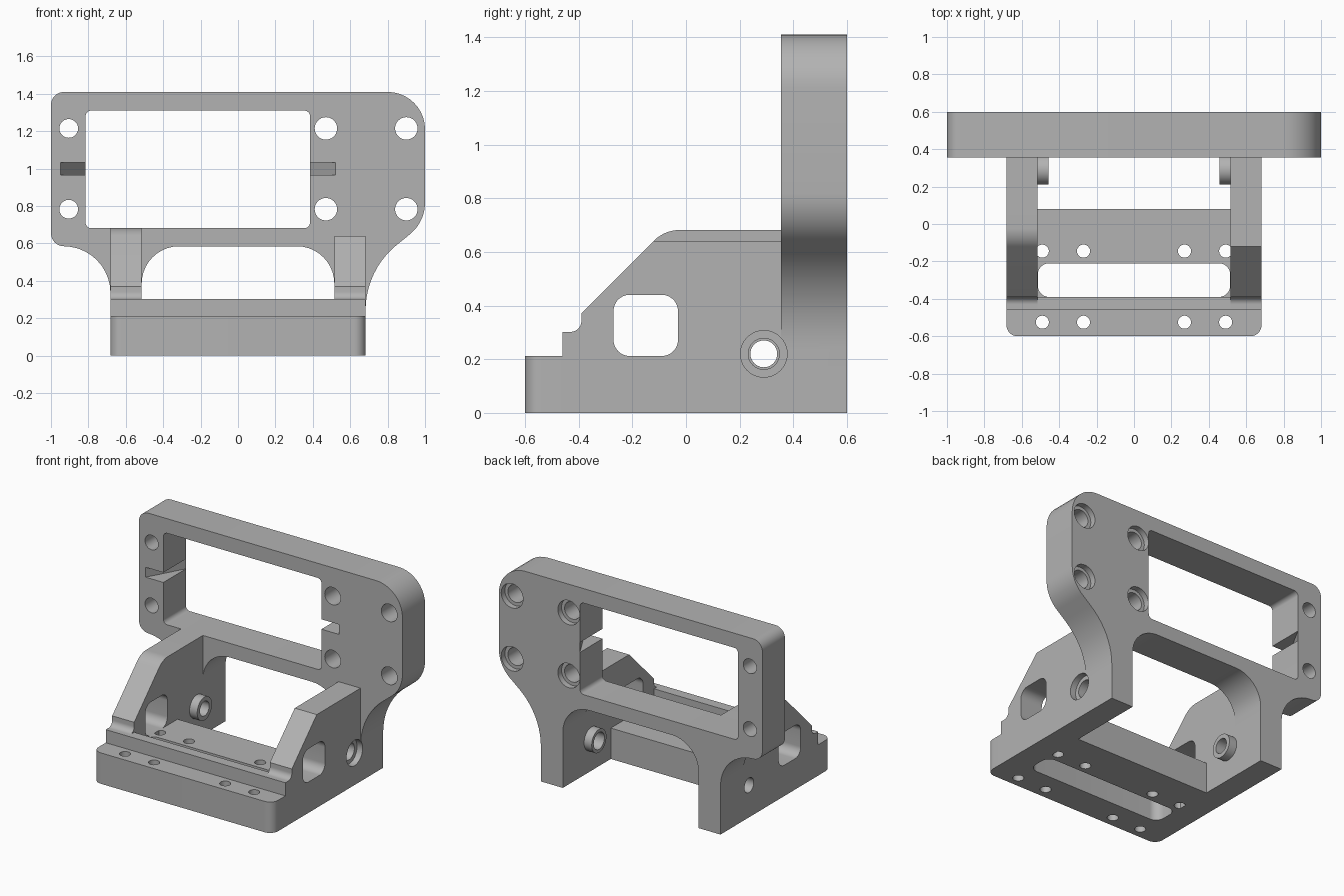
import bpy, bmesh, math
from mathutils import Vector

if "Cube" in bpy.data.objects:
    bpy.data.objects.remove(bpy.data.objects["Cube"])

grey = bpy.data.materials.new("plain_grey")
grey.use_nodes = True
colour = (0.45, 0.45, 0.45, 1)
grey.diffuse_color = colour
grey.node_tree.nodes["Principled BSDF"].inputs["Base Color"].default_value = colour


def rounded(corners, steps=10):
    """Polygon outline; a corner given as (a, b, radius) is filleted."""
    out = []
    for i, c in enumerate(corners):
        p = Vector(c[:2])
        if len(c) == 2:
            out.append(p)
            continue
        u = (Vector(corners[i - 1][:2]) - p).normalized()
        v = (Vector(corners[(i + 1) % len(corners)][:2]) - p).normalized()
        half = u.angle(v) / 2
        centre = p + (u + v).normalized() * c[2] / math.sin(half)
        start = p + u * c[2] / math.tan(half) - centre
        end = p + v * c[2] / math.tan(half) - centre
        sweep = start.angle(end)
        for k in range(steps + 1):
            t = k / steps
            out.append(centre + (start * math.sin((1 - t) * sweep)
                                 + end * math.sin(t * sweep)) / math.sin(sweep))
    return out


def rect(a0, a1, b0, b1, r):
    return rounded([(a0, b0, r), (a1, b0, r), (a1, b1, r), (a0, b1, r)])


def circle(a, b, r, n=40):
    return [Vector((a + r * math.cos(math.tau * k / n), b + r * math.sin(math.tau * k / n)))
            for k in range(n)]


def prism(name, outline, axis, lo, hi):
    """Extrude an outline along x, y or z."""
    place = {"x": lambda p, h: (h, p[0], p[1]),
             "y": lambda p, h: (p[0], h, p[1]),
             "z": lambda p, h: (p[0], p[1], h)}[axis]
    bm = bmesh.new()
    rings = [[bm.verts.new(place(p, h)) for p in outline] for h in (lo, hi)]
    for ring in rings:
        bm.faces.new(ring)
    n = len(outline)
    for i in range(n):
        j = (i + 1) % n
        bm.faces.new((rings[0][i], rings[0][j], rings[1][j], rings[1][i]))
    bmesh.ops.recalc_face_normals(bm, faces=bm.faces)
    mesh = bpy.data.meshes.new(name)
    bm.to_mesh(mesh)
    bm.free()
    mesh.materials.append(grey)
    ob = bpy.data.objects.new(name, mesh)
    bpy.context.collection.objects.link(ob)
    return ob


def cut(ob, cutters):
    """Subtract prisms, bake the result, remove the helpers."""
    helpers = []
    for args in cutters:
        helper = prism("cutter", *args)
        helper.hide_render = True
        helpers.append(helper)
        mod = ob.modifiers.new("cut", "BOOLEAN")
        mod.operation, mod.solver, mod.object = "DIFFERENCE", "EXACT", helper
    graph = bpy.context.evaluated_depsgraph_get()
    mesh = bpy.data.meshes.new_from_object(ob.evaluated_get(graph))
    ob.modifiers.clear()
    ob.data = mesh
    for helper in helpers:
        bpy.data.objects.remove(helper)


WALL_IN, WALL_OUT = 0.515, 0.682
FRONT, BACK = 0.355, 0.6
PIVOT = (0.29, 0.22)
side_bore = (circle(*PIVOT, 0.087), "x", 0.64, 0.75)

# Upright panel with legs and arch
panel = prism("panel", rounded([
    (-1, 1.41, 0.07), (-1, 0.585, 0.07), (-WALL_OUT, 0.585, 0.25), (-WALL_OUT, 0),
    (-WALL_IN, 0), (-WALL_IN, 0.585, 0.2), (WALL_IN, 0.585, 0.2), (WALL_IN, 0),
    (WALL_OUT, 0), (WALL_OUT, 0.458, 0.45), (1, 0.714, 0.22), (1, 1.41, 0.2)]),
    "y", FRONT, BACK)
panel_cuts = [(rect(-0.815, 0.385, 0.682, 1.31, 0.03), "y", 0.2, 0.8), side_bore]
for z in (0.783, 1.215):
    panel_cuts.append((circle(-0.905, z, 0.05), "y", 0.2, 0.8))
    for x in (0.47, 0.9):
        panel_cuts.append((circle(x, z, 0.06), "y", 0.2, 0.8))
        panel_cuts.append((circle(x, z, 0.083), "y", BACK - 0.04, 0.8))
# Tapered notches beside the window
for edge, side in ((-0.815, -1), (0.385, 1)):
    wedge = [(edge + side * 0.146, FRONT - 0.02), (edge - side * 0.02, FRONT - 0.02),
             (edge - side * 0.02, BACK), (edge, BACK)]
    panel_cuts.append((wedge, "z", 0.965, 1.033))
cut(panel, panel_cuts)

# Base plate with slot and screw holes
base = prism("base_plate", rounded([
    (-WALL_OUT, -0.6, 0.06), (WALL_OUT, -0.6, 0.06), (WALL_OUT, -0.46), (0.53, -0.46),
    (0.53, 0.08), (-0.53, 0.08), (-0.53, -0.46), (-WALL_OUT, -0.46)]), "z", 0, 0.212)
base_cuts = [(rect(-0.514, 0.514, -0.39, -0.21, 0.06), "z", -0.1, 0.4)]
for x in (-0.49, -0.27, 0.27, 0.49):
    for y in (-0.525, -0.145):
        base_cuts.append((circle(x, y, 0.035, 24), "z", -0.1, 0.4))
cut(base, base_cuts)

# Raised lip across the base
lip = prism("cross_lip", rect(-0.46, -0.39, 0.2, 0.302, 0.0001)[::11], "x", -WALL_IN, WALL_IN)

# Side walls: the right one has a rounded, higher top
foot = [(FRONT, 0), (-0.46, 0), (-0.46, 0.302), (-0.39, 0.302, 0.04), (-0.39, 0.37)]
tops = {-1: [(-0.08, 0.682, 0.14), (FRONT, 0.682)], 1: [(-0.12, 0.64), (FRONT, 0.64)]}
parts = [panel, base, lip]
for side, label, bore in ((-1, "right", 0.05), (1, "left", 0.058)):
    inner, outer = side * WALL_IN, side * WALL_OUT
    wall = prism(label + "_wall", rounded(foot + tops[side]), "x", *sorted((inner, outer)))
    wall_cuts = [(rect(-0.27, -0.03, 0.212, 0.44, 0.06), "x", -1, 1),
                 (circle(*PIVOT, bore), "x", -1, 1)]
    if side > 0:
        wall_cuts.append(side_bore)
    cut(wall, wall_cuts)
    boss = prism(label + "_boss", circle(*PIVOT, 0.08), "x", *sorted((inner, side * 0.457)))
    cut(boss, [(circle(*PIVOT, bore), "x", -1, 1)])
    parts += [wall, boss]

# Smooth the curved walls, keep edges sharp
bpy.ops.object.select_all(action="DESELECT")
for ob in parts:
    ob.select_set(True)
bpy.context.view_layer.objects.active = panel
bpy.ops.object.shade_smooth_by_angle(angle=math.radians(30))
